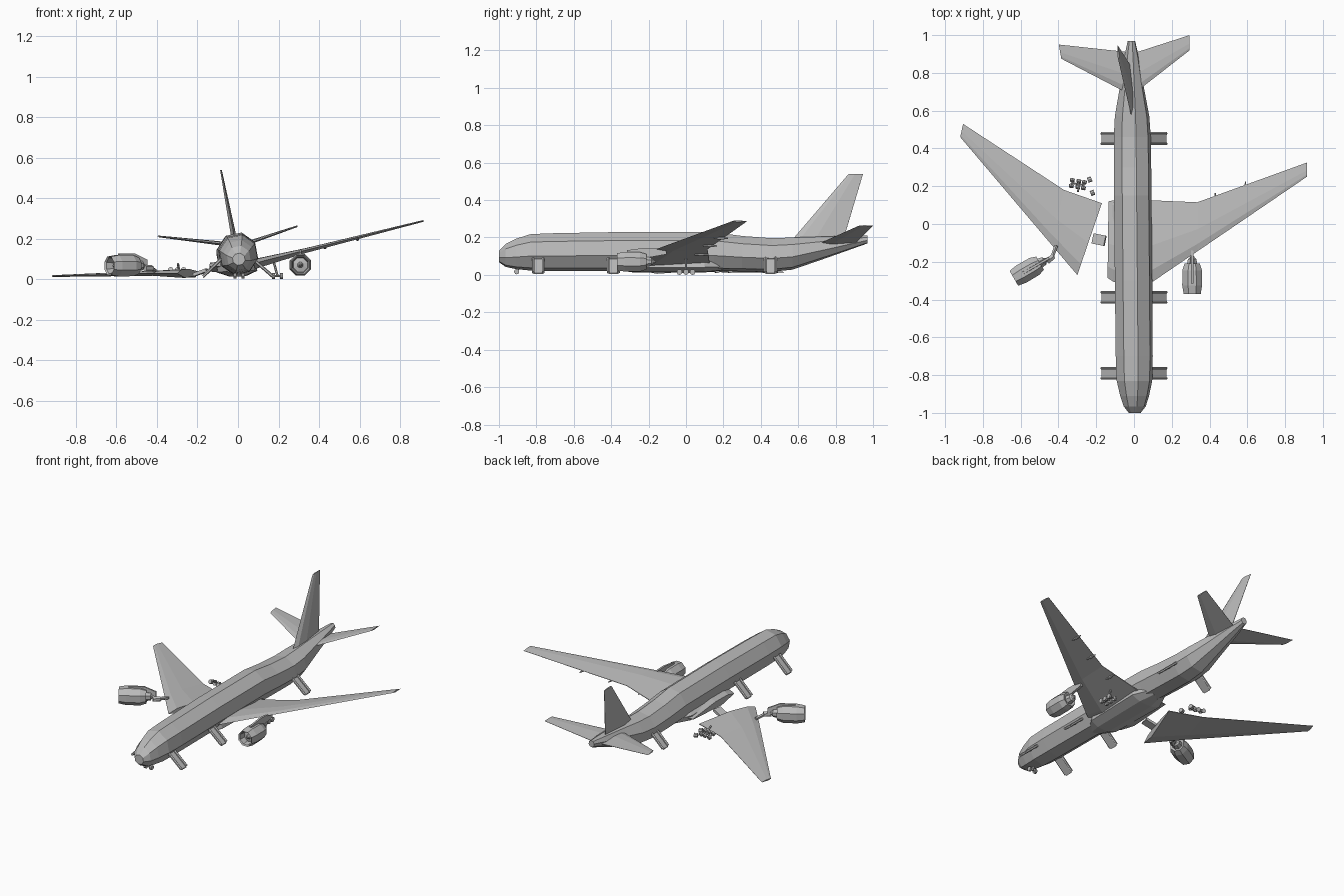
import bpy, bmesh, math
from mathutils import Vector, Matrix

cube = bpy.data.objects.get("Cube")
if cube:
    bpy.data.objects.remove(cube, do_unlink=True)

grey = bpy.data.materials.new("aluminium grey")
grey.use_nodes = True
COLOUR = (0.5, 0.5, 0.5, 1)
grey.diffuse_color = COLOUR
grey.node_tree.nodes["Principled BSDF"].inputs["Base Color"].default_value = COLOUR


def finish(name, bm, matrix=None):
    if matrix:
        bm.transform(matrix)
    bmesh.ops.recalc_face_normals(bm, faces=bm.faces)
    mesh = bpy.data.meshes.new(name)
    bm.to_mesh(mesh)
    bm.free()
    mesh.materials.append(grey)
    obj = bpy.data.objects.new(name, mesh)
    bpy.context.collection.objects.link(obj)
    return obj


def loft(bm, rings):
    """Skin a list of equal-length point rings and cap both ends."""
    loops = [[bm.verts.new(p) for p in ring] for ring in rings]
    n = len(loops[0])
    for a, b in zip(loops, loops[1:]):
        for i in range(n):
            j = (i + 1) % n
            bm.faces.new((a[i], a[j], b[j], b[i]))
    bm.faces.new(loops[0])
    bm.faces.new(loops[-1])


def ring(y, cx, cz, rx, rz, roll=0.0, n=8):
    return [(cx + rx * math.cos(t), y, cz + rz * math.sin(t))
            for t in (math.tau * (i + 0.5) / n + roll for i in range(n))]


def aerofoil(lead, trail, thick, up=(0, 0, 1)):
    """Six-point wing section between leading and trailing edge points."""
    a, b, h = Vector(lead), Vector(trail), Vector(up) * thick / 2
    return [a, a.lerp(b, 0.15) + h * 0.8, a.lerp(b, 0.45) + h, b + h * 0.1,
            b - h * 0.1, a.lerp(b, 0.3) - h]


def surface(name, sections, up=(0, 0, 1)):
    bm = bmesh.new()
    loft(bm, [aerofoil(*s, up) for s in sections])
    return finish(name, bm)


def box(bm, centre, size, rot=None):
    m = Matrix.Translation(centre) @ (rot or Matrix()) @ Matrix.Diagonal((*size, 1))
    bmesh.ops.create_cube(bm, size=1, matrix=m)


def rod(bm, a, b, r, n=8):
    a, b = Vector(a), Vector(b)
    d = b - a
    m = Matrix.Translation((a + b) / 2) @ d.to_track_quat('Z', 'Y').to_matrix().to_4x4()
    bmesh.ops.create_cone(bm, cap_ends=True, segments=n, radius1=r, radius2=r,
                          depth=d.length, matrix=m)


# Fuselage: rolled octagonal tube with a sagging rear section
ROLL = math.radians(11)
stations = [  # y, bottom, top, half width
    (-1.0, 0.075, 0.135, 0.032), (-0.965, 0.05, 0.172, 0.06), (-0.91, 0.038, 0.2, 0.078),
    (-0.83, 0.03, 0.225, 0.096), (-0.7, 0.028, 0.23, 0.1), (-0.3, 0.028, 0.237, 0.101),
    (0.15, 0.028, 0.235, 0.101), (0.3, 0.026, 0.215, 0.101), (0.46, 0.024, 0.203, 0.1),
    (0.57, 0.035, 0.207, 0.093), (0.73, 0.09, 0.212, 0.064), (0.88, 0.143, 0.216, 0.04),
    (0.97, 0.175, 0.217, 0.02)]
bm = bmesh.new()
loft(bm, [ring(y, -0.005 - 0.009 * y, (lo + hi) / 2, w, (hi - lo) / 2 * 1.02, ROLL)
          for y, lo, hi, w in stations])
finish("fuselage", bm)

# Belly fairing under the wing roots
bm = bmesh.new()
loft(bm, [ring(y, -0.01, 0.06, w, h, ROLL / 2)
          for y, w, h in ((-0.36, 0.05, 0.03), (-0.28, 0.1, 0.042),
                          (0.1, 0.11, 0.042), (0.2, 0.06, 0.03))])
finish("belly_fairing", bm)

# Attached left wing, torn right root stub and detached right wing
surface("left_wing", [((0.03, -0.34, 0.072), (0.03, 0.13, 0.06), 0.055),
                      ((0.1, -0.305, 0.09), (0.1, 0.125, 0.08), 0.05),
                      ((0.335, -0.145, 0.15), (0.335, 0.115, 0.145), 0.025),
                      ((0.915, 0.25, 0.295), (0.915, 0.325, 0.293), 0.009)])
surface("right_wing_stub", [((0, -0.34, 0.07), (0, 0.13, 0.06), 0.055),
                            ((-0.11, -0.305, 0.07), (-0.11, 0.125, 0.06), 0.05),
                            ((-0.14, -0.285, 0.07), (-0.135, 0.12, 0.06), 0.046)])
surface("detached_right_wing", [((-0.3, -0.27, 0.035), (-0.17, 0.11, 0.035), 0.045),
                                ((-0.445, -0.1, 0.036), (-0.37, 0.18, 0.036), 0.025),
                                ((-0.92, 0.46, 0.022), (-0.905, 0.53, 0.022), 0.009)])

# Tailplanes and leaning fin
surface("left_tailplane", [((0.0, 0.69, 0.165), (0.0, 0.905, 0.175), 0.022),
                           ((0.295, 0.92, 0.268), (0.295, 1.0, 0.27), 0.008)])
surface("right_tailplane", [((-0.03, 0.69, 0.175), (-0.03, 0.91, 0.18), 0.022),
                            ((-0.385, 0.875, 0.216), (-0.398, 0.95, 0.22), 0.008)])
surface("fin", [((-0.012, 0.56, 0.185), (-0.02, 0.84, 0.19), 0.028),
                ((-0.083, 0.868, 0.545), (-0.086, 0.946, 0.545), 0.009)], up=(1, 0, 0.2))


# Engines: hollow octagonal cowl, fan, exhaust core and pylon
def engine(name, place, pylon):
    bm = bmesh.new()
    profile = [(-0.085, 0.003), (-0.065, 0.015), (-0.06, 0.037), (-0.098, 0.042),
               (-0.105, 0.049), (-0.06, 0.057), (0.02, 0.056), (0.055, 0.044),
               (0.05, 0.03), (0.08, 0.024), (0.085, 0.016), (0.105, 0.004)]
    loft(bm, [ring(y, 0, 0, r, r) for y, r in profile])
    loft(bm, [[(x, y, z) for x, z in ((-0.008, lo), (0.008, lo), (0.006, hi), (-0.006, hi))]
              for y, lo, hi in pylon])
    finish(name, bm, place)


engine("left_engine", Matrix.Translation((0.308, -0.265, 0.077)),
       [(-0.05, 0.04, 0.062), (0.05, 0.02, 0.075), (0.16, 0.04, 0.07)])
engine("right_engine", Matrix.Translation((-0.545, -0.235, 0.073))
       @ Matrix.Rotation(math.radians(-60), 4, 'Z'),
       [(-0.05, 0.04, 0.06), (0.04, 0.02, 0.06), (0.11, -0.02, 0.03)])
bm = bmesh.new()
rod(bm, (-0.46, -0.2, 0.06), (-0.425, -0.17, 0.06), 0.016, 6)
rod(bm, (-0.435, -0.18, 0.06), (-0.412, -0.115, 0.05), 0.011, 6)
finish("broken_pylon", bm)

# Escape slides: two side tubes with a sagging floor, at three door pairs
for place, y in (("front", -0.79), ("middle", -0.388), ("rear", 0.452)):
    for side, label in ((1, "left"), (-1, "right")):
        top = Vector((side * 0.08 - 0.005, y, 0.105))
        foot = Vector((side * 0.172, y, 0.02))
        bm = bmesh.new()
        for dy in (-0.027, 0.027):
            off = Vector((0, dy, 0))
            rod(bm, top + off, foot + off, 0.008, 6)
        drop = Vector((0, 0, -0.004))
        half = Vector((0, 0.025, 0))
        thick = Vector((0, 0, 0.005))
        loft(bm, [[p + drop - half, p + drop + half, p + drop + half - thick,
                   p + drop - half - thick] for p in (top, foot)])
        finish(f"{place}_{label}_slide", bm)


# Landing gear: wheel bogies on a beam with a strut
def bogie(name, place, rows, track, r, strut):
    bm = bmesh.new()
    for y in rows:
        rod(bm, (-track, y, 0), (track, y, 0), 0.004, 6)
        for s in (-1, 1):
            rod(bm, (s * track - 0.007, y, 0), (s * track + 0.007, y, 0), r, 10)
    rod(bm, (0, rows[0], 0), (0, rows[-1], 0), 0.005, 6)
    rod(bm, (0, 0, 0), strut, 0.006, 6)
    finish(name, bm, place)


bogie("left_main_gear", Matrix.Translation((0.195, 0.0, 0.022)),
      (-0.035, 0, 0.035), 0.02, 0.015, (-0.02, 0, 0.075))
bogie("detached_main_gear", Matrix.Translation((-0.29, 0.21, 0.045))
      @ Matrix.Rotation(math.radians(80), 4, 'Z') @ Matrix.Rotation(0.4, 4, 'Y'),
      (-0.025, 0.005, 0.04), 0.017, 0.013, (-0.05, 0, 0.02))
bogie("nose_gear", Matrix.Translation((0.005, -0.905, 0.024)),
      (0, 0.0001), 0.02, 0.014, (0, 0.02, 0.04))

# Loose wheels and torn gear door
bm = bmesh.new()
for p in ((-0.235, 0.235, 0.03), (-0.22, 0.165, 0.03)):
    rod(bm, Vector(p) - Vector((0.01, 0.004, 0)), Vector(p) + Vector((0.01, 0.004, 0)), 0.014, 8)
finish("loose_wheels", bm)
bm = bmesh.new()
box(bm, (-0.185, -0.083, 0.04), (0.07, 0.055, 0.016),
    Matrix.Rotation(-0.2, 4, 'Z') @ Matrix.Rotation(-0.35, 4, 'Y'))
finish("torn_gear_door", bm)

# Flap track fairings under the trailing edge of the left wing
bm = bmesh.new()
for x, y, z in ((0.25, 0.09, 0.115), (0.43, 0.135, 0.162), (0.59, 0.195, 0.203)):
    loft(bm, [ring(y + dy, x, z, r, r, 0, 6)
              for dy, r in ((-0.045, 0.003), (-0.01, 0.008), (0.03, 0.003))])
finish("flap_fairings", bm)

# Ground contact: lowest point rests on zero
bpy.context.view_layer.update()
parts = [o for o in bpy.context.collection.objects if o.type == 'MESH']
low = min(v.co.z for o in parts for v in o.data.vertices)
for o in parts:
    o.data.transform(Matrix.Translation((0, 0, -low)))
